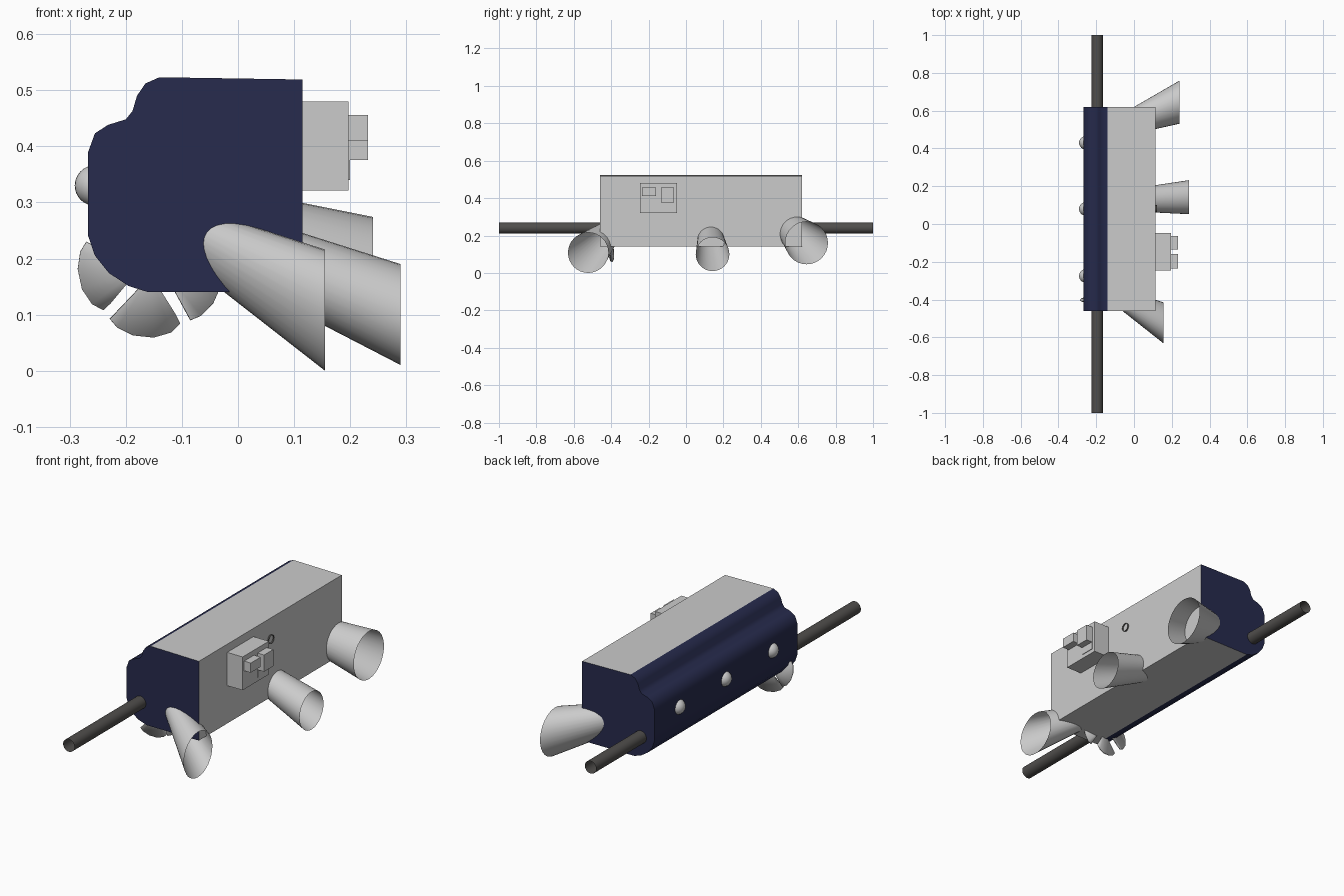
import bpy, bmesh, math
from mathutils import Vector

if "Cube" in bpy.data.objects:
    bpy.data.objects.remove(bpy.data.objects["Cube"])


def material(name, rgb):
    m = bpy.data.materials.new(name)
    m.diffuse_color = (*rgb, 1)
    m.use_nodes = True
    m.node_tree.nodes["Principled BSDF"].inputs["Base Color"].default_value = m.diffuse_color
    return m


NAVY = material("navy", (0.02, 0.024, 0.075))
DARK = material("dark_grey", (0.08, 0.076, 0.072))


def make(name, verts, faces, mat=None, smooth=True):
    me = bpy.data.meshes.new(name)
    me.from_pydata(verts, [], faces)
    ob = bpy.data.objects.new(name, me)
    bpy.context.collection.objects.link(ob)
    if mat:
        me.materials.append(mat)
    if smooth:
        bpy.ops.object.select_all(action='DESELECT')
        ob.select_set(True)
        bpy.context.view_layer.objects.active = ob
        bpy.ops.object.shade_smooth_by_angle(angle=math.radians(40))
    return ob


def open_tube(name, c0, r0, c1, r1, axis, n=32, mat=None):
    """Hollow tube or sheared cone whose end rings are square to the axis."""
    u, v = {'X': ((0, 1, 0), (0, 0, 1)), 'Y': ((0, 0, 1), (1, 0, 0))}[axis]
    u, v = Vector(u), Vector(v)
    verts = []
    for c, r in ((c0, r0), (c1, r1)):
        for i in range(n):
            a = 2 * math.pi * i / n
            verts.append(Vector(c) + r * (u * math.cos(a) + v * math.sin(a)))
    faces = [(i, (i + 1) % n, n + (i + 1) % n, n + i) for i in range(n)]
    return make(name, verts, faces, mat)


def box(name, lo, hi):
    verts = [(x, y, z) for x in (lo[0], hi[0]) for y in (lo[1], hi[1]) for z in (lo[2], hi[2])]
    faces = [(0, 1, 3, 2), (4, 6, 7, 5), (0, 4, 5, 1), (2, 3, 7, 6), (0, 2, 6, 4), (1, 5, 7, 3)]
    return make(name, verts, faces, smooth=False)


# Hull cross-section (x, z): bottom, stepped rounded back, top
profile = [(0.115, 0.14), (-0.16, 0.14), (-0.195, 0.151), (-0.23, 0.174), (-0.255, 0.205),
           (-0.267, 0.24), (-0.267, 0.39), (-0.255, 0.423), (-0.232, 0.438), (-0.2, 0.448),
           (-0.188, 0.463), (-0.18, 0.49), (-0.165, 0.512), (-0.14, 0.523), (0.115, 0.519)]
n = len(profile)
Y0, Y1 = -0.46, 0.62
hull = [(x, y, z) for y in (Y0, Y1) for x, z in profile]


def strip(i):
    j = (i + 1) % n
    return (i, j, n + j, n + i)


# Navy back shell with both end caps, and grey bottom, top and right panels
make("navy_shell", hull, [strip(i) for i in range(1, n - 2)]
     + [tuple(reversed(range(n))), tuple(range(n, 2 * n))], NAVY)
panel_verts = [hull[k] for k in (0, 1, n - 2, n - 1, n, n + 1, 2 * n - 2, 2 * n - 1)]
make("grey_panels", panel_verts, [(0, 1, 5, 4), (2, 3, 7, 6), (3, 0, 4, 7)])

# Long hollow rod through the hull
open_tube("long_rod", (-0.195, -1, 0.24), 0.03, (-0.195, 1, 0.24), 0.03, 'Y', mat=DARK)

# Flared nozzles: mouth centre, mouth radius, slopes of y, z and radius along x, inner x
nozzles = {
    "front_nozzle": ((0.155, -0.523, 0.108), 0.108, -0.56, -0.55, 0.23, -0.10),
    "middle_nozzle": ((0.29, 0.142, 0.1), 0.09, 0.05, -0.417, 0.1, 0.03),
    "rear_nozzle": ((0.241, 0.645, 0.16), 0.114, 0.4, -0.377, 0.177, -0.03),
}
for name, (c, r, sy, sz, sr, x0) in nozzles.items():
    d = x0 - c[0]
    open_tube(name, (x0, c[1] + sy * d, c[2] + sz * d), r + sr * d, c, r, 'X')

# Small port ring on the right panel
open_tube("port_ring", (0.11, 0.08, 0.42), 0.02, (0.122, 0.08, 0.42), 0.02, 'X', 16, DARK)

# Control box with raised blocks
box("control_box", (0.1, -0.246, 0.321), (0.197, -0.048, 0.48))
box("control_block_left", (0.19, -0.235, 0.41), (0.232, -0.16, 0.456))
box("control_block_right", (0.19, -0.134, 0.376), (0.232, -0.064, 0.456))
box("control_block_low", (0.19, -0.134, 0.34), (0.2, -0.064, 0.376))

# Round lamps along the back
for k, y in enumerate((-0.275, 0.08, 0.43)):
    bm = bmesh.new()
    bmesh.ops.create_uvsphere(bm, u_segments=24, v_segments=16, radius=0.036)
    me = bpy.data.meshes.new("lamp")
    bm.to_mesh(me)
    bm.free()
    me.shade_smooth()
    ob = bpy.data.objects.new(f"lamp_{k + 1}", me)
    ob.location = (-0.255, y, 0.33)
    bpy.context.collection.objects.link(ob)

# Five-bladed propeller half hidden in the hull: blade outline (radius, degrees)
blade = [(0.02, 0), (0.06, -22), (0.1, -35), (0.122, -37), (0.128, -28), (0.131, -14),
         (0.131, 2), (0.127, 16), (0.118, 26), (0.1, 26), (0.06, 14)]
verts, faces = [], []
for b in range(5):
    start = len(verts)
    for r, deg in blade:
        a = math.radians(deg + 72 * b - 90)
        y = -0.396 + 0.2 * r * math.sin(math.radians(deg))
        verts.append((-0.155 + r * math.cos(a), y, 0.19 + r * math.sin(a)))
    faces += [(start, start + i, start + i + 1) for i in range(1, len(blade) - 1)]
prop = make("propeller", verts, faces)
sol = prop.modifiers.new("thickness", 'SOLIDIFY')
sol.thickness = 0.004
sol.offset = 0
